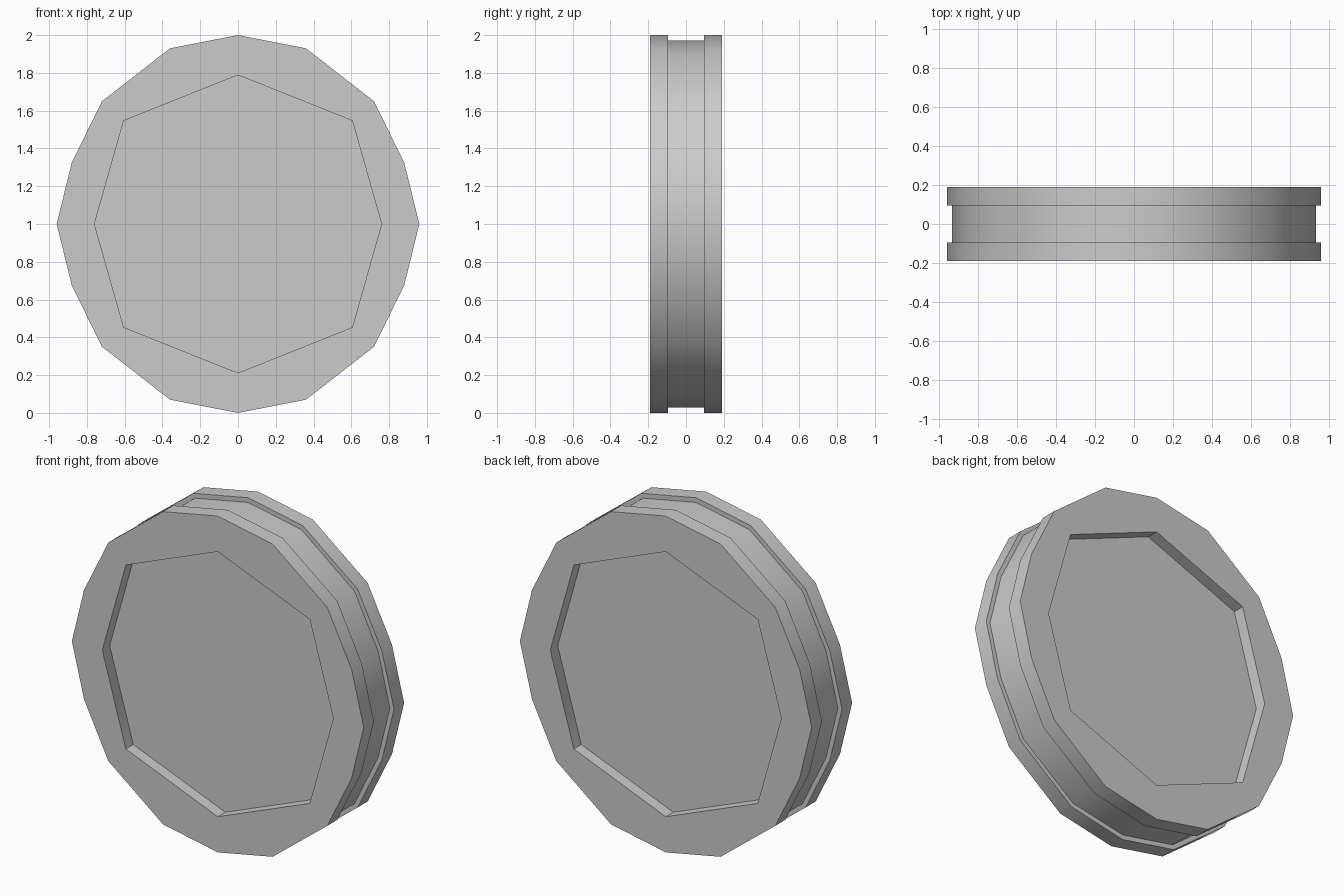
import bpy, bmesh, math

if "Cube" in bpy.data.objects:
    bpy.data.objects.remove(bpy.data.objects["Cube"])

# Quarter outlines (x, z about the centre), mirrored into closed loops
OUTER = [(0, 1.0), (0.36, 0.93), (0.72, 0.65), (0.88, 0.325), (0.96, 0)]
INNER = [(0, 0.788), (0.605, 0.547), (0.76, 0)]


def full_loop(quarter):
    right = quarter + [(x, -z) for x, z in reversed(quarter[:-1])]
    return right + [(-x, z) for x, z in reversed(right[1:-1])]


def ring(bm, loop, y, scale=1.0):
    return [bm.verts.new((x * scale, y, 1 + z * scale)) for x, z in loop]


def bridge(bm, a, b):
    # b may have a whole multiple of the points of a
    n, m = len(a), len(b) // len(a)
    for i in range(n):
        part = [b[(i * m + j) % len(b)] for j in range(m + 1)]
        bm.faces.new(part + [a[(i + 1) % n], a[i]])


outer, inner = full_loop(OUTER), full_loop(INNER)
HALF, GROOVE, RECESS, SHRINK = 0.19, 0.095, 0.07, 0.972

# Grooved disc with an octagonal recess in each face
bm = bmesh.new()
rings = [
    ring(bm, inner, -HALF + RECESS),
    ring(bm, inner, -HALF),
    ring(bm, outer, -HALF),
    ring(bm, outer, -GROOVE),
    ring(bm, outer, -GROOVE, SHRINK),
    ring(bm, outer, GROOVE, SHRINK),
    ring(bm, outer, GROOVE),
    ring(bm, outer, HALF),
    ring(bm, inner, HALF),
    ring(bm, inner, HALF - RECESS),
]
for a, b in zip(rings, rings[1:]):
    if len(a) > len(b):
        a, b = b, a
    bridge(bm, a, b)
bm.faces.new(rings[0])
bm.faces.new(rings[-1])
bmesh.ops.recalc_face_normals(bm, faces=bm.faces[:])

mesh = bpy.data.meshes.new("grooved_disc")
bm.to_mesh(mesh)
bm.free()
disc = bpy.data.objects.new("grooved_disc", mesh)
bpy.context.collection.objects.link(disc)

# Smooth rim, sharp corners
bpy.context.view_layer.objects.active = disc
disc.select_set(True)
bpy.ops.object.shade_smooth_by_angle(angle=math.radians(35))
